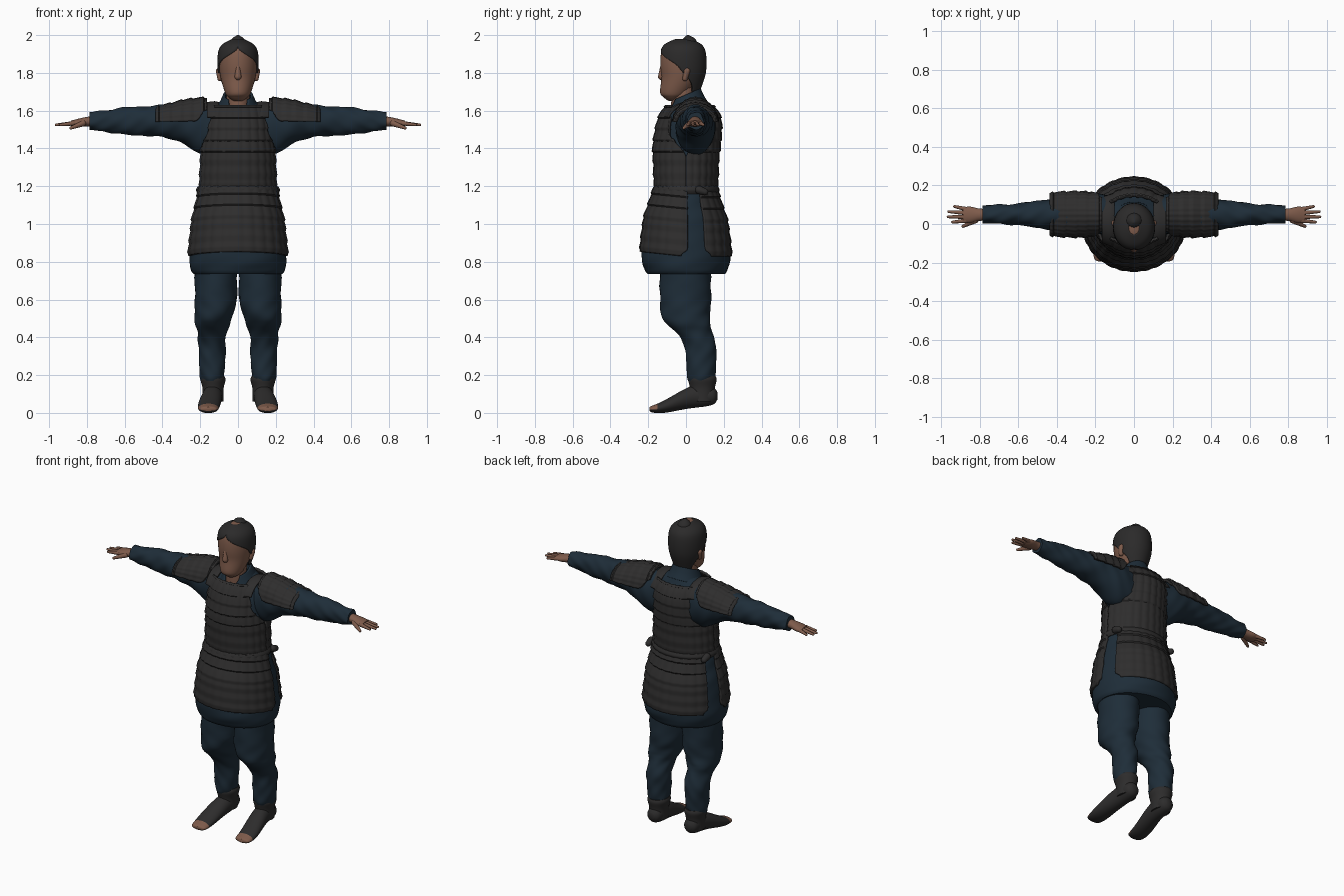
import bpy, bmesh, math
from mathutils import Vector

if "Cube" in bpy.data.objects:
    bpy.data.objects.remove(bpy.data.objects["Cube"])


def material(name, red, green, blue):
    mat = bpy.data.materials.new(name)
    mat.use_nodes = True
    mat.diffuse_color = (red, green, blue, 1)
    shader = next(n for n in mat.node_tree.nodes if n.type == "BSDF_PRINCIPLED")
    shader.inputs["Base Color"].default_value = (red, green, blue, 1)
    shader.inputs["Roughness"].default_value = 0.9
    return mat


CLOTH = material("navy_cloth", .013, .026, .04)
ARMOUR = material("charcoal_armour", .027, .026, .026)
HAIR = material("black_hair", .024, .023, .023)
SKIN = material("skin", .21, .105, .07)
SHOE = material("dark_shoe", .026, .025, .025)


def ease(value, start, end):
    """Smooth step from 0 at start to 1 at end."""
    t = min(max((value - start) / (end - start), 0), 1)
    return t * t * (3 - 2 * t)


def spline(before, start, end, after, t):
    """Smooth curve through start and end."""
    return [s + t * (e - b + t * (2 * b - 5 * s + 4 * e - a + t * (3 * (s - e) + a - b))) / 2
            for b, s, e, a in zip(before, start, end, after)]


def add_object(name, mat, bm, thickness=0, mirror=False):
    mesh = bpy.data.meshes.new(name)
    bm.to_mesh(mesh)
    bm.free()
    mesh.materials.append(mat)
    part = bpy.data.objects.new(name, mesh)
    bpy.context.collection.objects.link(part)
    bpy.ops.object.select_all(action="DESELECT")
    part.select_set(True)
    bpy.context.view_layer.objects.active = part
    bpy.ops.object.shade_smooth_by_angle(angle=math.radians(50))
    if thickness:
        solid = part.modifiers.new("thickness", "SOLIDIFY")
        solid.thickness = thickness
        solid.offset = -1
    if mirror:
        part.modifiers.new("mirror", "MIRROR")
    return part


def loft(name, mat, rings, centre=lambda pos: (0, 0), axis="z", half=None, facing=90,
         sides=36, steps=6, grow=0, fold=0, scales=False, tilt=0, thickness=0, mirror=False):
    """Skin ellipses (position, radius, radius) along an axis; half is the arc covered."""
    rows = []
    padded = [rings[0], *rings, rings[-1]]
    for group in zip(padded, padded[1:], padded[2:], padded[3:]):
        rows += [spline(*group, k / steps) for k in range(steps)]
    rows.append(rings[-1])
    along = "xyz".index(axis)
    bm = bmesh.new()
    grid = []
    for pos, radius_u, radius_v in rows:
        line = []
        mid_u, mid_v = centre(pos)
        arc = half(pos) if half else 180
        for j in range(sides + 1):
            angle = math.radians(facing + arc * (2 * j / sides - 1))
            extra = grow + fold * (math.sin(3 * angle + 37 * pos) + math.sin(5 * angle - 61 * pos))
            if scales:
                extra += .008 * (1 - pos / .06 % 1) + .004 * abs(math.sin(13 * angle))
            v = (radius_v + extra) * math.sin(angle)
            point = Vector()
            point[along] = pos + tilt * v
            point[(along + 1) % 3] = mid_u + (radius_u + extra) * math.cos(angle)
            point[(along + 2) % 3] = mid_v + v
            line.append(bm.verts.new(point))
        grid.append(line)
    for low, high in zip(grid, grid[1:]):
        for j in range(sides):
            bm.faces.new((low[j], low[j + 1], high[j + 1], high[j]))
    if not half:
        bm.faces.new(grid[0][:sides][::-1])
        bm.faces.new(grid[-1][:sides])
    bmesh.ops.remove_doubles(bm, verts=bm.verts, dist=1e-5)
    return add_object(name, mat, bm, thickness, mirror)


def capsule(name, mat, start, end, start_radius, end_radius, mirror=False):
    """Tapered rounded bar: the hull around two balls."""
    bm = bmesh.new()
    for place, radius in ((start, start_radius), (end, end_radius)):
        ball = bmesh.ops.create_uvsphere(bm, u_segments=16, v_segments=10, radius=radius)
        bmesh.ops.translate(bm, verts=ball["verts"], vec=place)
    hull = bmesh.ops.convex_hull(bm, input=bm.verts)
    inner = {g for g in hull["geom_interior"] if isinstance(g, bmesh.types.BMVert)}
    bmesh.ops.delete(bm, geom=list(inner), context="VERTS")
    return add_object(name, mat, bm, mirror=mirror)


# Head and neck; the chin leans forward
HEAD = [(1.65, .02, .02), (1.67, .05, .05), (1.7, .07, .08), (1.8, .097, .112),
        (1.9, .098, .113), (1.95, .075, .09), (1.98, .02, .03)]


def head_centre(z):
    return 0, -.02 - .05 * ease(z, 1.8, 1.65)


loft("head", SKIN, HEAD, head_centre)
capsule("neck", SKIN, (0, -.02, 1.6), (0, -.01, 1.74), .062, .06)
capsule("nose", SKIN, (0, -.13, 1.78), (0, -.125, 1.84), .018, .01)
capsule("ear", SKIN, (.095, -.005, 1.77), (.1, .005, 1.81), .014, .017, mirror=True)

# Hair cap grown from the head, swept back to a topknot
loft("hair_cap", HAIR, HEAD[2:], lambda z: (0, -.016), grow=.009, thickness=.014,
     half=lambda z: 55 + 50 * ease(z, 1.7, 1.86) + 75 * ease(z, 1.83, 1.94))
capsule("topknot", HAIR, (0, .015, 1.95), (0, .01, 1.985), .045, .015)

# Tunic chest, crossed collar and sleeves
loft("tunic_chest", CLOTH, [(1.1, .18, .15), (1.45, .185, .15), (1.55, .18, .13),
                            (1.61, .15, .095), (1.65, .095, .075), (1.67, .07, .06)],
     lambda z: (0, .03 * ease(z, 1.3, 1.6)))
loft("collar", CLOTH, [(1.6, .12, .115), (1.64, .098, .095), (1.685, .078, .078)],
     half=lambda z: 180 - 42 * ease(z, 1.6, 1.685), tilt=.42, thickness=.014)
loft("sleeve", CLOTH, [(.1, .1, .12), (.2, .105, .14), (.3, .1, .108), (.4, .085, .086),
                       (.5, .07, .077), (.6, .056, .072), (.7, .05, .057), (.785, .045, .046)],
     lambda x: (.05, 1.545 - .04 * ease(x, .35, .15)), axis="x", fold=.002, mirror=True)

# Flared tunic skirt with front and back armour panels following it
SKIRT = [(.735, .235, .205), (.76, .25, .22), (.83, .256, .235), (1, .238, .215),
         (1.1, .217, .185), (1.18, .2, .16)]
loft("tunic_skirt", CLOTH, SKIRT, fold=.0015)
loft("skirt_panel_front", ARMOUR, SKIRT[2:], half=lambda z: 92 - 8 * ease(z, .87, .83), facing=-90,
     sides=90, steps=12, grow=.006, scales=True, tilt=-.1, thickness=.014)
loft("skirt_panel_back", ARMOUR, SKIRT[2:], half=lambda z: 64 - 8 * ease(z, .87, .83),
     sides=72, steps=12, grow=.004, scales=True, thickness=.014)

# Cuirass halves: closed at the waist, narrowing to a bib above the arms
CUIRASS = [(1.17, .2, .16), (1.36, .195, .17), (1.43, .192, .174), (1.53, .188, .168),
           (1.59, .18, .15), (1.63, .17, .12)]
for side, facing in (("front", -90), ("back", 90)):
    loft("cuirass_" + side, ARMOUR, CUIRASS, lambda z: (0, .02 * ease(z, 1.35, 1.6)), facing=facing,
         half=lambda z: 90 - 36 * ease(z, 1.35, 1.5) - 10 * ease(z, 1.5, 1.63),
         sides=90, steps=12, scales=True, thickness=.014)
loft("waist_cord", ARMOUR, [(1.16, .206, .17), (1.18, .214, .178), (1.2, .206, .17)])
capsule("side_knot", ARMOUR, (.2, .07, 1.18), (.2, .1, 1.17), .022, .018, mirror=True)

# Shoulder guards and the straps that carry them
loft("shoulder_guard", ARMOUR, [(.165, .1, .125), (.2, .11, .128), (.28, .114, .118),
                                (.36, .112, .098), (.42, .108, .084), (.437, .1, .072)],
     lambda x: (.05, 1.535), axis="x", half=lambda x: 86 - 30 * ease(x, .23, .16),
     sides=48, steps=8, scales=True, thickness=.016, mirror=True)
loft("shoulder_strap", ARMOUR, [(.1, .135, .115), (.125, .14, .12), (.165, .125, .115)],
     lambda x: (.02, 1.53), axis="x", half=lambda x: 72, thickness=.014, mirror=True)

# Hands: palm, four spread fingers, thumb
loft("hand", SKIN, [(.75, .03, .028), (.8, .032, .025), (.85, .042, .021), (.885, .038, .014)],
     lambda x: (.048, 1.543 - .01 * ease(x, .78, .88)), axis="x", mirror=True)
for i, reach in enumerate((.94, .963, .96, .93)):
    capsule(f"finger_{i + 1}", SKIN, (.87, .017 + .02 * i, 1.533),
            (reach, .01 + .027 * i, 1.525), .012, .007, mirror=True)
capsule("thumb", SKIN, (.82, .02, 1.533), (.885, -.012, 1.508), .016, .008, mirror=True)

# Baggy trousers gathered below the knee over bound shins
loft("trouser_leg", CLOTH, [(.17, .058, .066), (.2, .064, .075), (.3, .07, .08), (.39, .073, .088),
                            (.43, .078, .097), (.47, .093, .115), (.51, .099, .128),
                            (.6, .111, .135), (.82, .112, .135)],
     lambda z: (.137 - .02 * ease(z, .45, .6), .08 - .083 * ease(z, .33, .53)),
     fold=.002, mirror=True)

# Shoes with bare toes
loft("shoe_ankle", SHOE, [(.06, .054, .062), (.13, .056, .066), (.175, .066, .075), (.195, .06, .07)],
     lambda z: (.132, .087), mirror=True)
foot = loft("foot", SHOE, [(-.193, .01, .028), (-.175, .019, .05), (-.08, .04, .058),
                           (.05, .06, .052), (.14, .047, .045), (.166, .02, .02)],
            lambda y: (.02 + .07 * ease(y, -.19, .08), .157 - .025 * ease(y, -.15, .1)),
            axis="y", mirror=True)
foot.data.materials.append(SKIN)
for face in foot.data.polygons:
    face.material_index = int(face.center.y < -.15 and face.normal.z > -.4)
